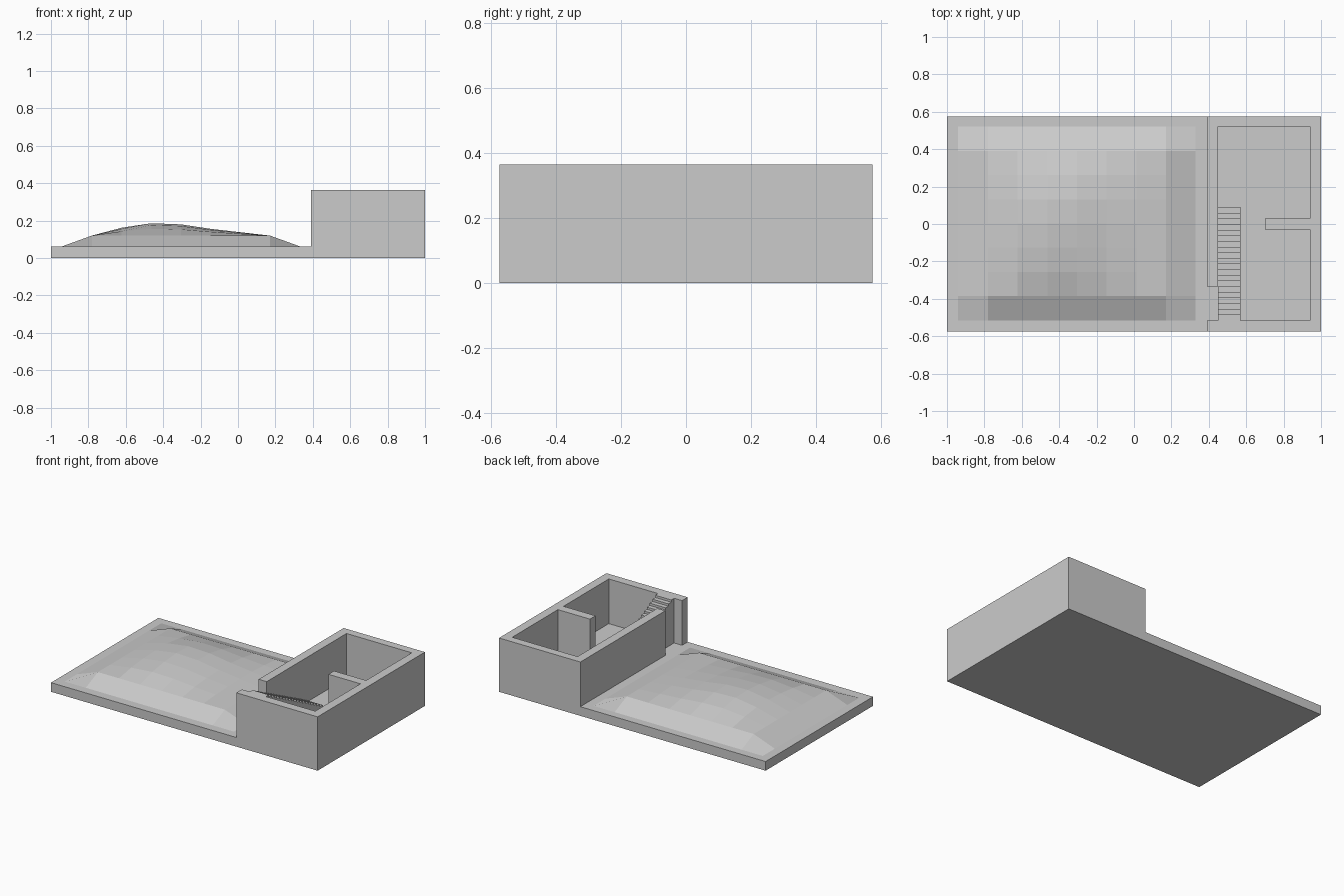
import bpy, bmesh

if "Cube" in bpy.data.objects:
    bpy.data.objects.remove(bpy.data.objects["Cube"])

FLOOR, TOP = 0.062, 0.365


def prism(name, pts, offset):
    """Closed polygon of 3D points extruded by an offset vector."""
    bm = bmesh.new()
    face = bm.faces.new([bm.verts.new(p) for p in pts])
    ext = bmesh.ops.extrude_face_region(bm, geom=[face], use_keep_orig=True)
    moved = [v for v in ext["geom"] if isinstance(v, bmesh.types.BMVert)]
    bmesh.ops.translate(bm, verts=moved, vec=offset)
    bmesh.ops.recalc_face_normals(bm, faces=bm.faces)
    return finish(name, bm)


def finish(name, bm):
    mesh = bpy.data.meshes.new(name)
    bm.to_mesh(mesh)
    bm.free()
    obj = bpy.data.objects.new(name, mesh)
    bpy.context.collection.objects.link(obj)
    return obj


# Ground slab
slab = [(-1, -0.575), (1, -0.575), (1, 0.575), (-1, 0.575)]
prism("ground_slab", [(x, y, 0) for x, y in slab], (0, 0, FLOOR))

# Walls as one floor plan: door gap at the front left, partition on the right
plan = [(0.39, -0.335), (0.39, 0.575), (1, 0.575), (1, -0.575),
        (0.39, -0.575), (0.39, -0.515), (0.94, -0.515), (0.94, -0.03),
        (0.70, -0.03), (0.70, 0.03), (0.94, 0.03), (0.94, 0.52),
        (0.45, 0.52), (0.45, -0.335)]
prism("building_walls", [(x, y, FLOOR) for x, y in plan], (0, 0, TOP - FLOOR))

# Solid staircase rising towards the front wall
STEPS, Y0, Y1 = 20, 0.09, -0.515
run, rise = (Y1 - Y0) / STEPS, (TOP - FLOOR) / STEPS
profile = [(Y0, FLOOR)]
for i in range(STEPS):
    z = FLOOR + (i + 1) * rise
    profile += [(Y0 + i * run, z), (Y0 + (i + 1) * run, z)]
profile.append((Y1, FLOOR))
prism("staircase", [(0.45, y, z) for y, z in profile], (0.12, 0, 0))

# Low-poly mound: edge on the slab, a raised inner ring, off-centre summit
N = 8
bump_x = [0, 0, 0.042, 0.066, 0.060, 0.036, 0.018, 0, 0]
bump_y = [0, 0, 0.55, 0.85, 1.0, 0.95, 0.6, 0, 0]
bm = bmesh.new()
grid = []
for j in range(N + 1):
    row = []
    for i in range(N + 1):
        edge = i in (0, N) or j in (0, N)
        z = FLOOR + 0.0005 if edge else 0.12 + bump_x[i] * bump_y[j]
        row.append(bm.verts.new((-0.94 + i * 1.27 / N, -0.515 + j * 1.035 / N, z)))
    grid.append(row)
for j in range(N):
    for i in range(N):
        bm.faces.new((grid[j][i], grid[j][i + 1], grid[j + 1][i + 1], grid[j + 1][i]))
finish("terrain_mound", bm)
